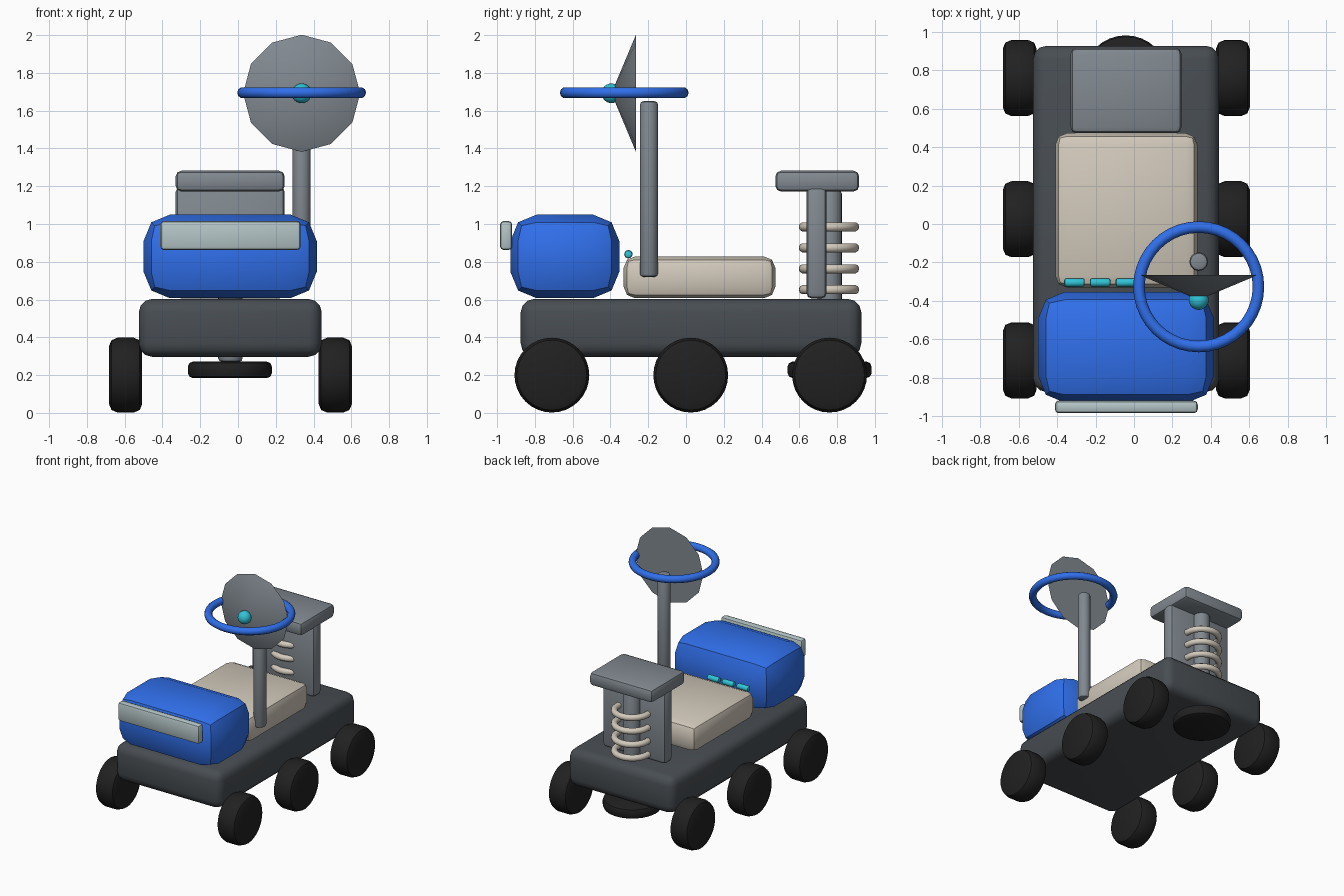
import bpy
import math

if "Cube" in bpy.data.objects:
    bpy.data.objects.remove(bpy.data.objects["Cube"])

HALF = math.pi / 2


def material(name, r, g, b):
    m = bpy.data.materials.new(name)
    m.diffuse_color = (r, g, b, 1)
    m.use_nodes = True
    m.node_tree.nodes["Principled BSDF"].inputs["Base Color"].default_value = m.diffuse_color
    return m


BLUE = material("blue", 0.03, 0.16, 0.83)
DARK = material("dark_grey", 0.065, 0.075, 0.085)
GREY = material("mid_grey", 0.22, 0.25, 0.28)
BEIGE = material("beige", 0.65, 0.59, 0.50)
RUBBER = material("rubber", 0.015, 0.015, 0.015)
GLASS = material("glass", 0.46, 0.56, 0.57)
CYAN = material("cyan", 0.03, 0.55, 0.68)


def finish(name, mat, bevel=0, segments=2):
    ob = bpy.context.object
    ob.name = name
    ob.data.materials.append(mat)
    if bevel:
        mod = ob.modifiers.new("rounded_edges", 'BEVEL')
        mod.width = bevel
        mod.segments = segments
        mod.limit_method = 'ANGLE'
        mod.angle_limit = math.radians(40)
        bpy.ops.object.modifier_apply(modifier=mod.name)
    bpy.ops.object.shade_smooth_by_angle(angle=math.radians(40))
    return ob


def box(name, x, y, z, mat, bevel, segments=2):
    """Rounded box given its (min, max) range on each axis."""
    ranges = (x, y, z)
    bpy.ops.mesh.primitive_cube_add(size=1, location=[sum(r) / 2 for r in ranges])
    bpy.context.object.scale = [r[1] - r[0] for r in ranges]
    bpy.ops.object.transform_apply(location=False, rotation=False, scale=True)
    return finish(name, mat, bevel, segments)


def cylinder(name, loc, radius, depth, mat, bevel, rot=(0, 0, 0), sides=32):
    bpy.ops.mesh.primitive_cylinder_add(vertices=sides, radius=radius, depth=depth,
                                        location=loc, rotation=rot)
    return finish(name, mat, bevel)


def ring(name, loc, major, minor, mat):
    bpy.ops.mesh.primitive_torus_add(location=loc, major_radius=major, minor_radius=minor,
                                     major_segments=40, minor_segments=10)
    return finish(name, mat)


CX = -0.04    # centre line of the vehicle
MX = 0.337    # mast and dish axis
RY = 0.76     # rear post axis

# Chassis, front body, windshield and seat
box("chassis", (-0.525, 0.443), (-0.875, 0.928), (0.297, 0.603), DARK, 0.07, 3)
box("front_body", (-0.50, 0.417), (-0.93, -0.353), (0.607, 1.05), BLUE, 0.14, 2)
box("windshield", (-0.412, 0.332), (-0.985, -0.92), (0.862, 1.016), GLASS, 0.02)
box("seat", (-0.41, 0.33), (-0.33, 0.473), (0.607, 0.828), BEIGE, 0.06)

# Six wheels
for side in (-1, 1):
    for i, y in enumerate((-0.71, 0.025, 0.76)):
        cylinder(f"wheel_{'left' if side < 0 else 'right'}_{i + 1}",
                 (CX + side * 0.555, y, 0.2), 0.198, 0.176, RUBBER, 0.045, (0, HALF, 0))

# Indicator lights behind the body
for i in range(3):
    cylinder(f"light_{i + 1}", (CX - 0.27 + i * 0.134, -0.305, 0.84), 0.022, 0.107,
             CYAN, 0.012, (0, HALF, 0), 16)

# Mast, dish, receiver and hoop
cylinder("mast", (MX, -0.196, 1.185), 0.048, 0.93, GREY, 0.018, sides=24)
bpy.ops.mesh.primitive_cone_add(vertices=12, radius1=0.31, radius2=0, depth=0.13,
                                location=(MX, -0.33, 1.692), rotation=(HALF, 0, 0))
finish("dish", GREY)
bpy.ops.mesh.primitive_uv_sphere_add(segments=20, ring_count=12, radius=0.052,
                                     location=(MX, -0.395, 1.692))
finish("receiver", CYAN)
ring("hoop", (MX, -0.327, 1.695), 0.311, 0.03, BLUE)

# Rear stand: upright slab, top plate, post, spring coils and bottom disc
box("rear_slab", (-0.33, 0.247), (0.637, 0.745), (0.605, 1.2), GREY, 0.03)
box("rear_plate", (-0.33, 0.247), (0.473, 0.917), (1.172, 1.282), GREY, 0.03)
cylinder("rear_post", (CX, RY, 0.725), 0.065, 0.91, GREY, 0.02, sides=24)
for i in range(4):
    ring(f"spring_coil_{i + 1}", (CX, RY - 0.003, 0.652 + i * 0.111), 0.135, 0.025, BEIGE)
cylinder("bottom_disc", (CX - 0.003, RY, 0.228), 0.222, 0.086, RUBBER, 0.025)
